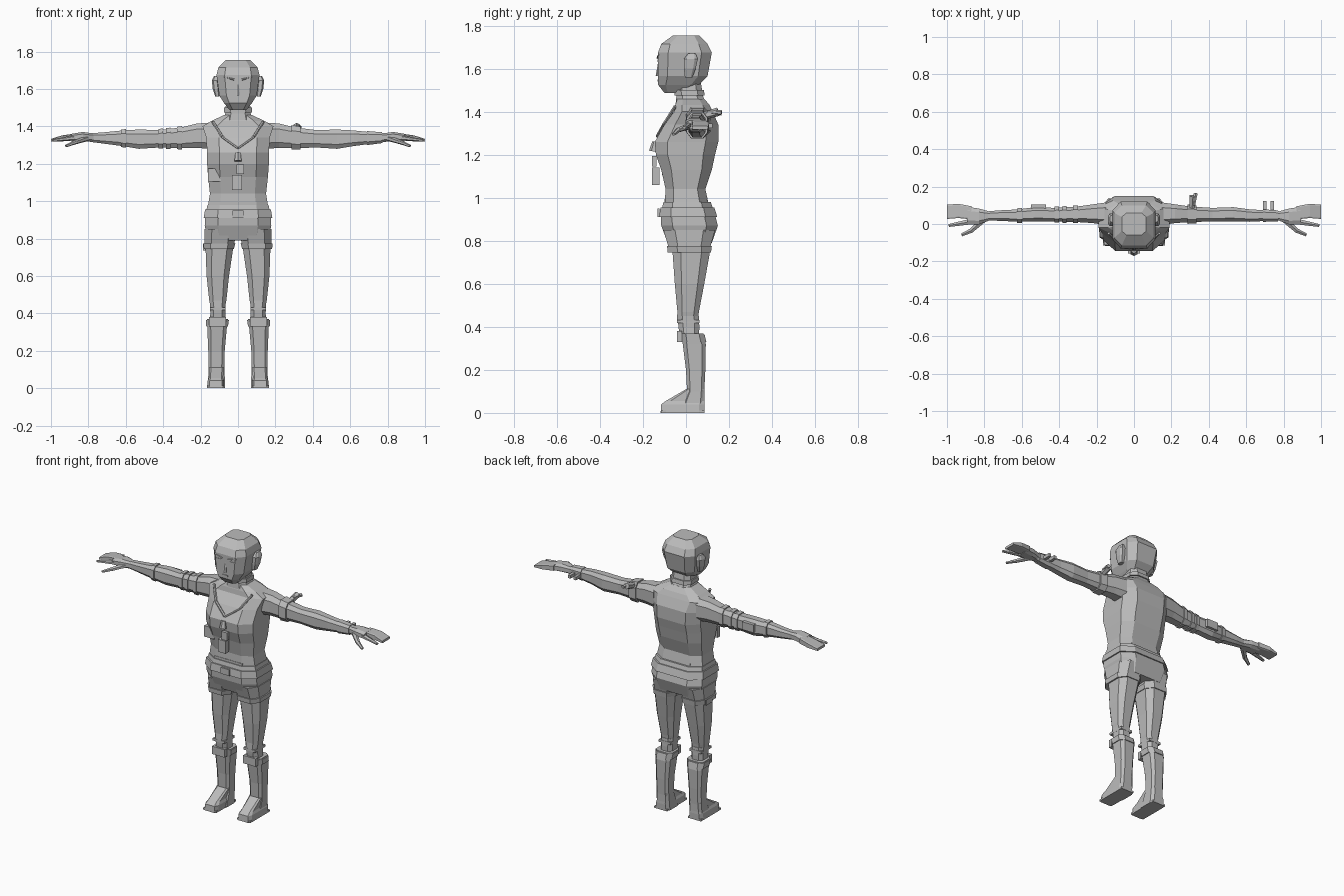
import bpy
import bmesh
from mathutils import Vector

default_cube = bpy.data.objects.get("Cube")
if default_cube:
    bpy.data.objects.remove(default_cube)

grey = bpy.data.materials.new("plain grey")
grey.use_nodes = True
grey.diffuse_color = (.5, .5, .5, 1)
grey.node_tree.nodes["Principled BSDF"].inputs["Base Color"].default_value = (.5, .5, .5, 1)


def finish(name, bm):
    """Turn a bmesh into a flat shaded object."""
    bmesh.ops.recalc_face_normals(bm, faces=bm.faces)
    mesh = bpy.data.meshes.new(name)
    bm.to_mesh(mesh)
    bm.free()
    mesh.materials.append(grey)
    part = bpy.data.objects.new(name, mesh)
    bpy.context.collection.objects.link(part)
    return part


def upright(station, u, v):
    """Station: height, centre x, half width, front y, back y."""
    z, x, half, front, back = station
    return Vector((x + half * u, (front + back) / 2 + (back - front) / 2 * v, z))


def sideways(station, u, v):
    """Station: x, centre y, half depth, low z, high z."""
    x, y, half, low, high = station
    return Vector((x, y + half * u, (low + high) / 2 + (high - low) / 2 * v))


def loft(name, stations, place=upright, corner=.55, side=1):
    """Skin eight-sided rings, mirrored to the right when side is negative."""
    c = corner
    outline = [(1, c), (c, 1), (-c, 1), (-1, c), (-1, -c), (-c, -1), (c, -1), (1, -c)]
    bm = bmesh.new()
    rings = []
    for station in stations:
        points = [place(station, u, v) for u, v in outline]
        rings.append([bm.verts.new((p.x * side, p.y, p.z)) for p in points])
    for lower, upper in zip(rings, rings[1:]):
        for i in range(len(outline)):
            j = (i + 1) % len(outline)
            bm.faces.new((lower[i], lower[j], upper[j], upper[i]))
    bm.faces.new(rings[0])
    bm.faces.new(rings[-1])
    return finish(name, bm)


def box(name, centre, size, side=1):
    bm = bmesh.new()
    bmesh.ops.create_cube(bm, size=1)
    for vert in bm.verts:
        vert.co = Vector(a * b + c for a, b, c in zip(vert.co, size, centre))
        vert.co.x *= side
    return finish(name, bm)


def bar(name, start, end, thick, tip, flat=1, side=1):
    """Tapered six-sided rod between two points, squashed in height by flat."""
    start, end = Vector(start), Vector(end)
    direction = end - start
    bm = bmesh.new()
    bmesh.ops.create_cone(bm, cap_ends=True, segments=6, radius1=thick, radius2=tip,
                          depth=direction.length)
    turn = direction.to_track_quat("Z", "Y")
    middle = (start + end) / 2
    for vert in bm.verts:
        along = direction.normalized() * vert.co.z
        across = turn @ Vector((vert.co.x, vert.co.y, 0))
        across.z *= flat
        vert.co = middle + along + across
        vert.co.x *= side
    return finish(name, bm)


def band(name, stations, start, end, grow, place, side=1, corner=.55):
    """Short sleeve hugging a lofted limb, read from that limb's own stations."""
    def sample(at):
        for a, b in zip(stations, stations[1:]):
            if min(a[0], b[0]) <= at <= max(a[0], b[0]):
                t = (at - a[0]) / (b[0] - a[0])
                s = [p + (q - p) * t for p, q in zip(a, b)]
                return (at, s[1], s[2] + grow, s[3] - grow, s[4] + grow)
    return loft(name, [sample(start), sample(end)], place, corner, side)


# Torso, neck and head
torso = [(.95, 0, .165, -.1, .11), (1.04, 0, .15, -.095, .09), (1.13, 0, .16, -.115, .12),
         (1.2, 0, .165, -.14, .135), (1.26, 0, .165, -.145, .15), (1.34, 0, .17, -.1, .15),
         (1.4, 0, .19, -.055, .125), (1.43, 0, .14, -.05, .11), (1.46, 0, .075, -.04, .085)]
loft("torso", torso, corner=.6)
neck = [(1.42, 0, .085, -.05, .1), (1.47, 0, .068, -.045, .08), (1.56, 0, .062, -.045, .065)]
loft("neck", neck)
band("collar", neck, 1.475, 1.5, .008, upright)
loft("head", [(1.487, 0, .045, -.1, -.02), (1.525, 0, .075, -.13, .06),
              (1.565, 0, .1, -.13, .1), (1.675, 0, .115, -.13, .12),
              (1.715, 0, .105, -.115, .1), (1.755, 0, .065, -.06, .06)], corner=.62)
bar("nose", (0, -.128, 1.565), (0, -.124, 1.64), .013, .004)
box("mouth", (0, -.13, 1.545), (.04, .006, .008))

# Hip block, belt and necklace
shorts = [(.79, 0, .16, -.085, .12), (.87, 0, .178, -.115, .148), (.92, 0, .175, -.118, .135),
          (.98, 0, .163, -.105, .115)]
loft("shorts", shorts, corner=.6)
band("belt", shorts, .91, .955, .008, upright, corner=.6)
box("buckle", (0, -.127, .93), (.06, .009, .04))
box("shirt_hem", (.0, 0, .985), (.2, .2, .02))
bar("necklace_bead", (0, -.142, 1.26), (0, -.15, 1.215), .015, .022)
box("pendant", (.012, -.147, 1.17), (.04, .02, .05))
box("pendant_tag", (-.005, -.14, 1.1), (.055, .035, .08))
box("rib_pouch", (-.125, -.1, 1.14), (.07, .025, .07))

# Paired parts
thigh = [(.43, .108, .038, -.042, .055), (.47, .108, .046, -.04, .06),
         (.6, .108, .06, -.052, .085), (.74, .1, .073, -.062, .11), (.8, .095, .08, -.07, .115)]
boot = [(0, .115, .046, -.04, .085), (.1, .115, .043, .005, .085), (.2, .115, .044, .0, .09),
        (.32, .112, .052, -.015, .092), (.37, .11, .057, -.022, .08)]
arm = [(.15, .055, .06, 1.28, 1.42), (.22, .055, .05, 1.285, 1.415),
       (.3, .052, .042, 1.283, 1.395), (.42, .05, .036, 1.287, 1.38),
       (.53, .052, .038, 1.28, 1.383), (.62, .045, .033, 1.295, 1.378),
       (.72, .045, .028, 1.308, 1.368), (.79, .043, .024, 1.317, 1.363)]
for word, side in (("left", 1), ("right", -1)):
    # Legs and boots
    loft(word + "_shorts_leg", [(.76, .1, .078, -.078, .11), (.85, .093, .085, -.105, .135)],
         side=side)
    loft(word + "_shorts_cuff", [(.745, .102, .08, -.085, .116), (.775, .1, .086, -.088, .12)],
         side=side)
    loft(word + "_thigh", thigh, side=side)
    loft(word + "_knee", [(.33, .11, .042, -.025, .06), (.4, .108, .04, -.035, .062),
                          (.45, .108, .042, -.04, .06)], side=side)
    box(word + "_knee_pad", (.11, -.03, .355), (.09, .025, .05), side)
    box(word + "_knee_strap", (.108, .01, .425), (.082, .105, .015), side)
    loft(word + "_boot", boot, side=side, corner=.65)
    band(word + "_boot_cuff", boot, .33, .365, .005, upright, side)
    loft(word + "_foot", [(0, .12, .046, -.118, .085), (.04, .118, .044, -.115, .086),
                          (.055, .118, .038, -.095, .085), (.11, .115, .04, .0, .085)],
         side=side, corner=.75)
    box(word + "_sole", (.12, -.015, .006), (.09, .2, .012), side)

    # Arms and hands
    loft(word + "_arm", arm, sideways, side=side)
    loft(word + "_palm", [(.77, .043, .023, 1.318, 1.362), (.83, .04, .043, 1.32, 1.37),
                          (.89, .045, .046, 1.32, 1.36)], sideways, side=side)
    loft(word + "_fingers", [(.87, .06, .035, 1.325, 1.362), (.94, .07, .038, 1.32, 1.352),
                             (1, .065, .038, 1.318, 1.333)], sideways, .8, side)
    bar(word + "_first_finger", (.86, .015, 1.34), (.99, -.008, 1.325), .018, .009, .8, side)
    bar(word + "_thumb", (.81, .02, 1.335), (.87, -.035, 1.315), .019, .014, .8, side)
    bar(word + "_thumb_tip", (.865, -.033, 1.317), (.92, -.058, 1.295), .014, .009, .8, side)

    # Ears, brows, eyes and shirt straps
    loft(word + "_ear", [(1.56, .11, .012, -.005, .03), (1.6, .117, .018, -.01, .045),
                         (1.645, .122, .018, -.01, .055), (1.67, .118, .01, .01, .045)],
         side=side)
    bar(word + "_brow", (.02, -.131, 1.65), (.075, -.126, 1.665), .006, .004, .8, side)
    box(word + "_eye", (.045, -.129, 1.637), (.035, .006, .01), side)
    bar(word + "_strap_edge", (.135, -.05, 1.425), (.085, -.1, 1.345), .008, .008, 1, side)
    bar(word + "_neckline", (.085, -.1, 1.345), (0, -.133, 1.285), .008, .008, 1, side)

# Right arm wraps and pouch
for number, start in enumerate((.3, .36, .4, .6)):
    band("right_arm_wrap_" + str(number), arm, start, start + .025, .006, sideways, -1)
box("right_elbow_pouch", (.51, .09, 1.34), (.08, .03, .05), -1)
box("right_thigh_tab", (.18, .03, .755), (.015, .06, .035), -1)

# Left arm knot and wrist ties
band("left_arm_band", arm, .285, .335, .008, sideways)
bar("left_band_knot", (.31, .08, 1.38), (.315, .15, 1.4), .018, .02)
bar("left_band_tail", (.32, .1, 1.4), (.33, .165, 1.395), .008, .012)
band("left_wrist_band", arm, .69, .77, .004, sideways)
for x in (.7, .74):
    box("left_wrist_tie", (x, .09, 1.335), (.018, .065, .02))
